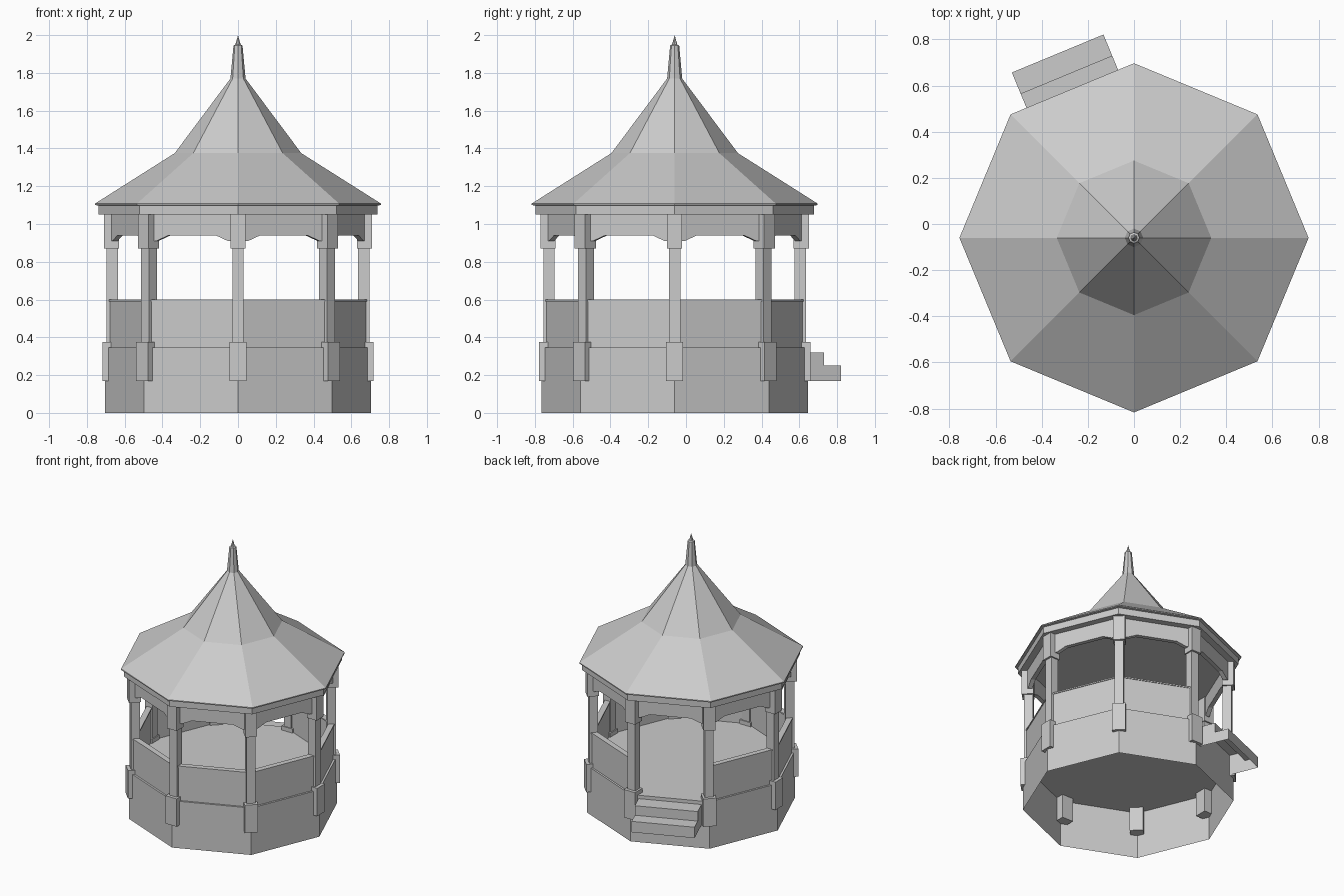
import bpy, bmesh
from math import pi, cos, sin, radians
from mathutils import Matrix, Vector

if "Cube" in bpy.data.objects:
    bpy.data.objects.remove(bpy.data.objects["Cube"])

CENTRE = Matrix.Translation((0, -0.06, 0))
APO = cos(pi / 8)          # apothem of a unit-radius octagon
HALF = sin(pi / 8)         # half side of a unit-radius octagon


def finish(name, bm, angle=0.0, recalc=True):
    """Turn a bmesh into an object, rotated about the pavilion axis."""
    bmesh.ops.remove_doubles(bm, verts=bm.verts, dist=1e-5)
    if recalc:
        bmesh.ops.recalc_face_normals(bm, faces=bm.faces)
    bm.transform(CENTRE @ Matrix.Rotation(angle, 4, 'Z'))
    me = bpy.data.meshes.new(name)
    bm.to_mesh(me)
    bm.free()
    ob = bpy.data.objects.new(name, me)
    bpy.context.collection.objects.link(ob)
    return ob


def octagon_lathe(name, profile):
    """Revolve (radius, z) points in eight flat steps, listed from bottom upward."""
    bm = bmesh.new()
    rings = [[bm.verts.new((r * cos(i * pi / 4), r * sin(i * pi / 4), z))
              for i in range(8)] for r, z in profile]
    for (a, ra), (b, rb) in zip(zip(rings, profile), zip(rings[1:], profile[1:])):
        for i in range(8):
            j = (i + 1) % 8
            if ra[0] == 0:
                bm.faces.new((a[i], b[j], b[i]))
            elif rb[0] == 0:
                bm.faces.new((a[i], a[j], b[i]))
            else:
                bm.faces.new((a[i], a[j], b[j], b[i]))
    return finish(name, bm, recalc=False)


def block(bm, r, size, z0, z1):
    """Square block standing at radius r on the local x axis."""
    m = Matrix.Translation((r, 0, (z0 + z1) / 2)) @ Matrix.Diagonal((size, size, z1 - z0, 1))
    bmesh.ops.create_cube(bm, size=1, matrix=m)


def panel(name, side, outline, r0, r1):
    """Extrude a (width, z) outline between two distances, on one octagon side."""
    bm = bmesh.new()
    face = bm.faces.new([bm.verts.new((r0, t, z)) for t, z in outline])
    ext = bmesh.ops.extrude_face_region(bm, geom=[face])
    moved = [v for v in ext['geom'] if isinstance(v, bmesh.types.BMVert)]
    bmesh.ops.translate(bm, verts=moved, vec=Vector((r1 - r0, 0, 0)))
    return finish(name, bm, side * pi / 4 + pi / 8)


def rect(w, z0, z1):
    return [(-w, z0), (w, z0), (w, z1), (-w, z1)]


# Hollow base wall with floor on top, open below
octagon_lathe("base_and_floor", [(0.705, 0), (0.705, 0.345), (0, 0.345)])

# Ceiling, eave band, two-pitch roof and spire
octagon_lathe("roof", [(0, 1.05), (0.738, 1.05), (0.738, 1.098), (0.757, 1.10),
                       (0.757, 1.108), (0.335, 1.375), (0.04, 1.77),
                       (0.024, 1.945), (0.014, 1.95), (0, 2.0)])

# Eight posts with plinth and capital
for i in range(8):
    for name, r, size, z0, z1 in (("plinth", 0.673, 0.09, 0.17, 0.375),
                                  ("post", 0.665, 0.06, 0.375, 0.87),
                                  ("capital", 0.67, 0.08, 0.87, 1.05)):
        bm = bmesh.new()
        block(bm, r, size, z0, z1)
        finish(f"{name}_{i}", bm, i * pi / 4)

# Side panels: arched frieze everywhere, railing except at the entrance
ENTRANCE = 2
arch = [(-0.25, 0.91), (-0.205, 0.91), (-0.14, 0.938), (0.14, 0.938),
        (0.205, 0.91), (0.25, 0.91), (0.25, 1.05), (-0.25, 1.05)]
for s in range(8):
    panel(f"frieze_{s}", s, arch, 0.605, 0.635)
    if s != ENTRANCE:
        panel(f"railing_{s}", s, rect(0.69 * HALF, 0.345, 0.59), 0.608, 0.69 * APO)
        panel(f"rail_cap_{s}", s, rect(0.695 * HALF, 0.59, 0.6), 0.602, 0.695 * APO)

# Two entrance steps, open underneath
steps = [(0.865, 0.17), (0.865, 0.25), (0.766, 0.25), (0.766, 0.32), (0.645, 0.32)]
bm = bmesh.new()
left, right = ([bm.verts.new((r, t, z)) for r, z in steps] for t in (-0.215, 0.215))
for k in range(len(steps) - 1):
    bm.faces.new((left[k], right[k], right[k + 1], left[k + 1]))
for row, t in ((left, -0.215), (right, 0.215)):
    bm.faces.new(row + [bm.verts.new((0.645, t, 0.17))])
finish("entrance_steps", bm, radians(112.5))
